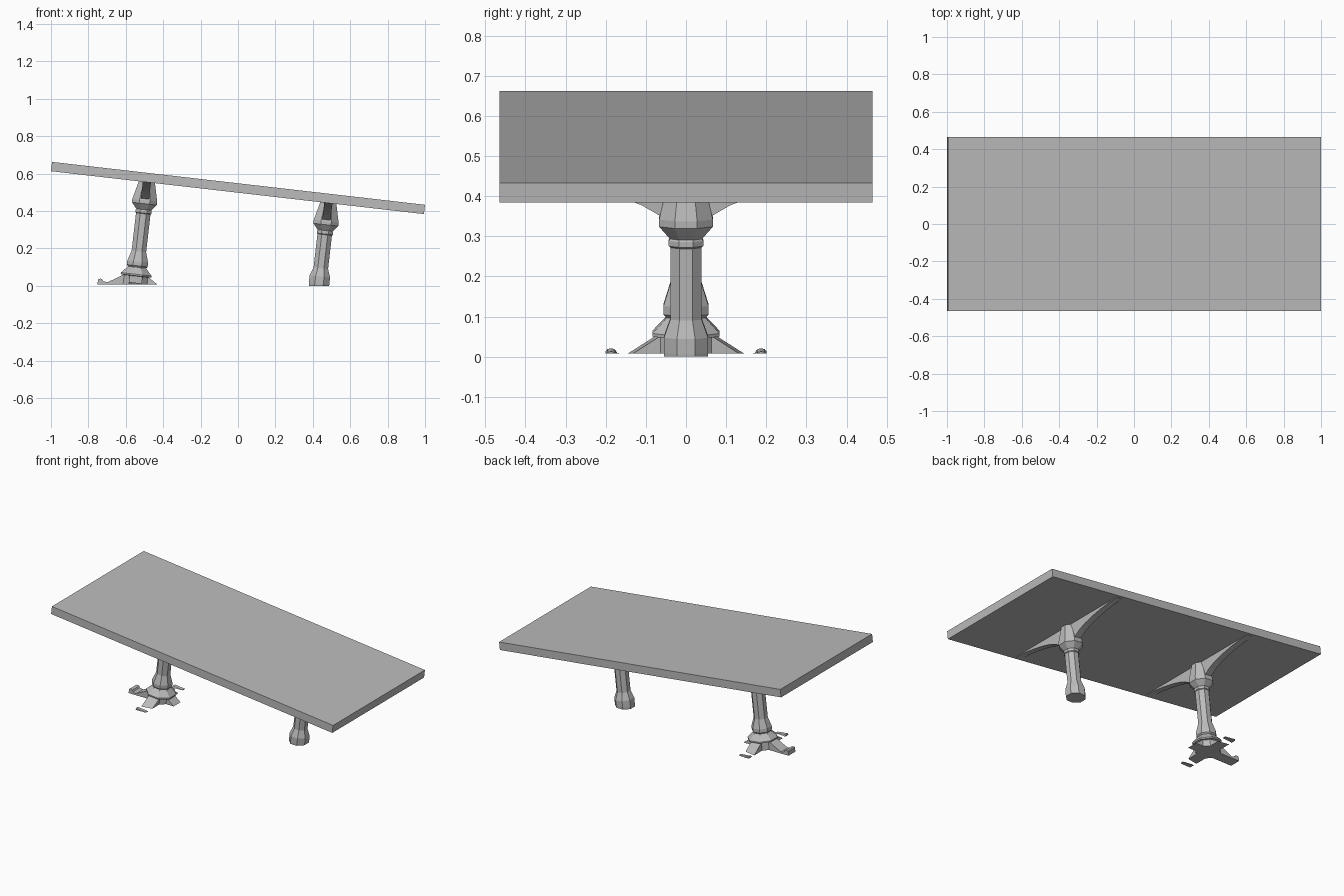
import bpy, bmesh, math
from mathutils import Matrix, Vector

cube = bpy.data.objects.get("Cube")
if cube:
    bpy.data.objects.remove(cube)

TILT = Matrix.Rotation(math.atan(0.115), 4, 'Y')

stone = bpy.data.materials.new("grey stone")
stone.use_nodes = True
GREY = (0.5, 0.5, 0.5, 1)
stone.diffuse_color = GREY
stone.node_tree.nodes["Principled BSDF"].inputs["Base Color"].default_value = GREY


def finish(name, bm, matrix, ground=None):
    """Place the part, cut it flat at ground level and link it."""
    bmesh.ops.transform(bm, matrix=matrix, verts=bm.verts)
    if ground is not None:
        geom = bm.verts[:] + bm.edges[:] + bm.faces[:]
        cut = bmesh.ops.bisect_plane(bm, geom=geom, dist=1e-5, plane_co=(0, 0, ground),
                                     plane_no=(0, 0, -1), clear_outer=True)
        edges = [e for e in cut["geom_cut"] if isinstance(e, bmesh.types.BMEdge)]
        if edges:
            bmesh.ops.holes_fill(bm, edges=edges)
    bmesh.ops.recalc_face_normals(bm, faces=bm.faces)
    mesh = bpy.data.meshes.new(name)
    bm.to_mesh(mesh)
    bm.free()
    mesh.materials.append(stone)
    bpy.context.collection.objects.link(bpy.data.objects.new(name, mesh))


def octagon_column(profile):
    """Stack octagon rings; the profile holds (apothem, height)."""
    bm = bmesh.new()
    rings = []
    for apothem, h in profile:
        r = apothem / math.cos(math.pi / 8)
        angles = [(i + 0.5) * math.pi / 4 for i in range(8)]
        rings.append([bm.verts.new((r * math.cos(a), r * math.sin(a), h)) for a in angles])
    for low, high in zip(rings, rings[1:]):
        for i in range(8):
            j = (i + 1) % 8
            bm.faces.new((low[i], low[j], high[j], high[i]))
    bm.faces.new(rings[0][::-1])
    bm.faces.new(rings[-1])
    return bm


def extruded(outline, half_width):
    """Extrude an outline of (distance out, height) pairs sideways."""
    bm = bmesh.new()
    face = bm.faces.new([bm.verts.new((r, -half_width, h)) for r, h in outline])
    ext = bmesh.ops.extrude_face_region(bm, geom=[face])
    verts = [v for v in ext["geom"] if isinstance(v, bmesh.types.BMVert)]
    bmesh.ops.translate(bm, verts=verts, vec=(0, 2 * half_width, 0))
    return bm


# Deck slab
bm = bmesh.new()
bmesh.ops.create_cube(bm, size=1, matrix=Matrix.Diagonal((2.007, 0.93, 0.05, 1)))
finish("deck", bm, Matrix.Translation((0, 0, 0.523)) @ TILT)

# Shared capital, given as depth below the deck
CAPITAL = [(0.039, 0.172), (0.043, 0.168), (0.043, 0.155), (0.04, 0.15),
           (0.067, 0.118), (0.067, 0.1), (0.043, 0)]
# Two foot styles: a stepped plinth and a plain flare
PLINTH = [(0.07, -0.04), (0.07, 0.052), (0.083, 0.054), (0.083, 0.062), (0.055, 0.092),
          (0.049, 0.1), (0.056, 0.108), (0.056, 0.13), (0.039, 0.185)]
FLARE = [(0.052, -0.02), (0.055, 0.012), (0.055, 0.05), (0.039, 0.095)]
BRACKET = [(0, 0.002), (0.445, 0.002), (0.445, -0.004), (0.38, -0.007), (0.3, -0.017),
           (0.22, -0.031), (0.16, -0.046), (0.11, -0.065), (0.05, -0.1), (0, -0.1)]

columns = [("left_end", -0.551, 0.56, PLINTH, 0.008),
           ("right_end", 0.432, 0.447, FLARE, 0.0)]
# The plinth column stands at the high end of the deck
columns[0] = ("high",) + columns[0][1:]
columns[1] = ("low",) + columns[1][1:]

for label, x, length, base, ground in columns:
    place = Matrix.Translation((x, 0, 0)) @ TILT
    profile = base + [(a, length - d) for a, d in CAPITAL]
    finish(label + "_column", octagon_column(profile), place, ground)
    # Curved brackets reaching to both deck edges
    for side, turn in (("left", 1), ("right", -1)):
        spin = Matrix.Rotation(turn * math.pi / 2, 4, 'Z')
        finish(f"{label}_bracket_{side}", extruded(BRACKET, 0.022),
               place @ Matrix.Translation((0, 0, length)) @ spin)

# Four splayed feet with raised toes around the plinth
FOOT = [(0.03, -0.04), (0.2, -0.02), (0.2, 0.01), (0.196, 0.015), (0.186, 0.017),
        (0.177, 0.014), (0.171, 0.005), (0.148, 0.002), (0.135, 0.01),
        (0.068, 0.053), (0.03, 0.053)]
place = Matrix.Translation((-0.551, 0, 0)) @ TILT
for i, name in enumerate(("inner", "back", "outer", "front")):
    spin = Matrix.Rotation(i * math.pi / 2, 4, 'Z')
    finish("foot_" + name, extruded(FOOT, 0.035), place @ spin, 0.008)
